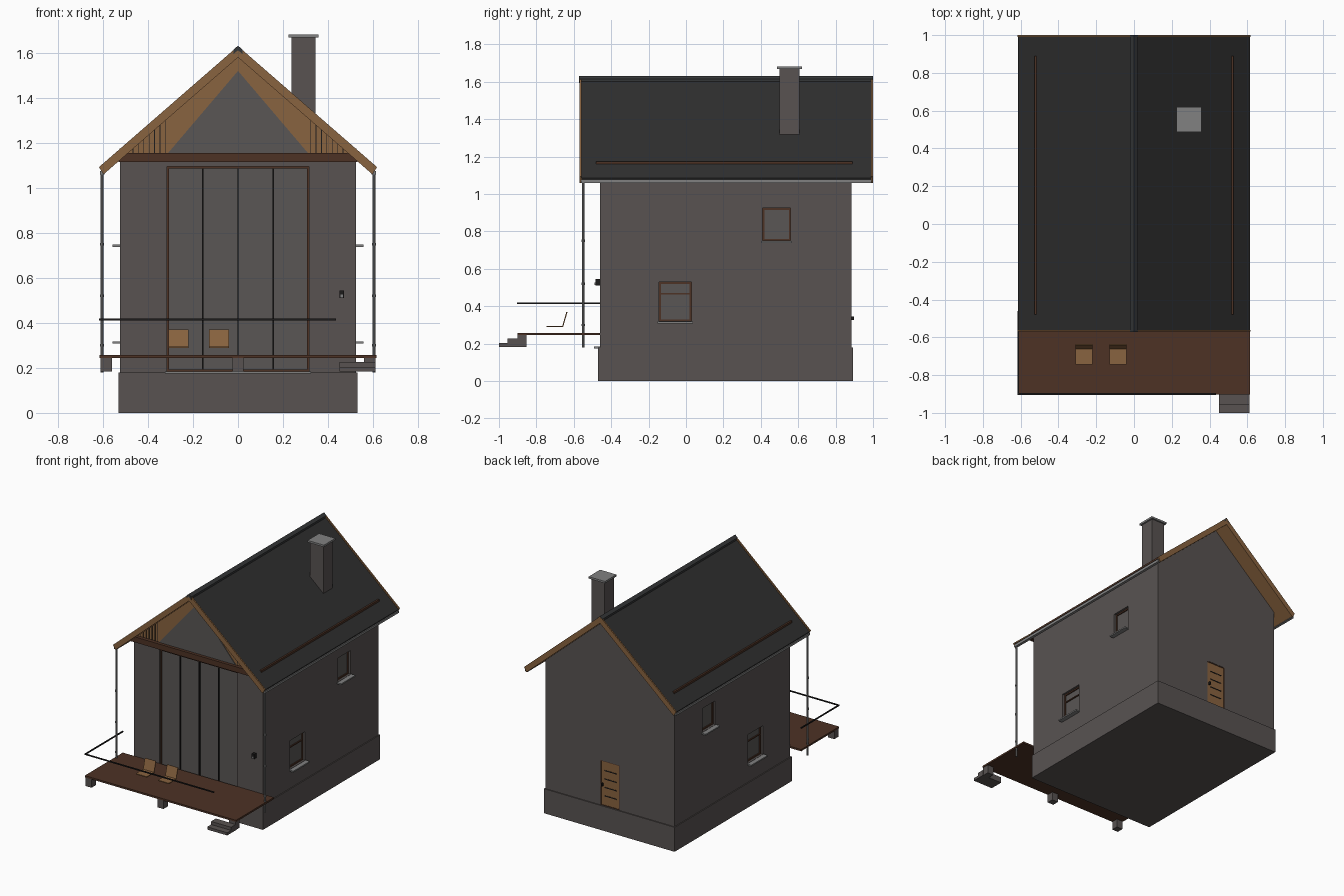
import bpy
import bmesh
from mathutils import Vector

default_cube = bpy.data.objects.get("Cube")
if default_cube:
    bpy.data.objects.remove(default_cube, do_unlink=True)


def material(name, red, green, blue):
    mat = bpy.data.materials.new(name)
    mat.use_nodes = True
    colour = (red, green, blue, 1)
    mat.diffuse_color = colour
    mat.node_tree.nodes["Principled BSDF"].inputs["Base Color"].default_value = colour
    return mat


wall_grey = material("wall grey", .098, .086, .083)
glass_grey = material("glass grey", .1, .093, .09)
roof_black = material("roof black", .028, .028, .028)
ridge_black = material("ridge black", .036, .038, .04)
wood = material("warm wood", .25, .125, .05)
dark_wood = material("dark wood", .075, .032, .018)
metal = material("light metal", .22, .22, .22)
black = material("black steel", .012, .011, .011)


def finish(name, bm, mat):
    bmesh.ops.recalc_face_normals(bm, faces=bm.faces)
    mesh = bpy.data.meshes.new(name)
    bm.to_mesh(mesh)
    bm.free()
    mesh.materials.append(mat)
    obj = bpy.data.objects.new(name, mesh)
    bpy.context.scene.collection.objects.link(obj)
    return obj


def prism(name, points, start, end, mat, axis="y"):
    """Extrude a closed profile: (x, z) along y, or (y, z) along x."""
    bm = bmesh.new()
    place = (lambda a, b: (a, start, b)) if axis == "y" else (lambda a, b: (start, a, b))
    face = bm.faces.new([bm.verts.new(place(a, b)) for a, b in points])
    moved = bmesh.ops.extrude_face_region(bm, geom=[face])["geom"]
    step = Vector((0, end - start, 0)) if axis == "y" else Vector((end - start, 0, 0))
    bmesh.ops.translate(bm, vec=step, verts=[v for v in moved if isinstance(v, bmesh.types.BMVert)])
    return finish(name, bm, mat)


def box(name, xs, ys, zs, mat):
    (x0, x1), (z0, z1) = sorted(xs), zs
    return prism(name, [(x0, z0), (x1, z0), (x1, z1), (x0, z1)], ys[0], ys[1], mat)


def frame(name, axis, across, zs, depth, width, mat):
    """Four bars around a rectangular opening."""
    (a0, a1), (z0, z1) = across, zs
    bars = [((a0, a0 + width), zs), ((a1 - width, a1), zs),
            ((a0, a1), (z0, z0 + width)), ((a0, a1), (z1 - width, z1))]
    for span, heights in bars:
        if axis == "y":
            box(name, span, depth, heights, mat)
        else:
            box(name, depth, span, heights, mat)


def tube(name, x, y, z0, z1, radius, mat):
    bm = bmesh.new()
    bmesh.ops.create_cone(bm, cap_ends=True, segments=10, radius1=radius, radius2=radius, depth=z1 - z0)
    bmesh.ops.translate(bm, vec=(x, y, (z0 + z1) / 2), verts=bm.verts)
    return finish(name, bm, mat)


SLOPE = .87


def chevron(name, apex, thick, half, cut, start, end, mat):
    """Gabled band with its lower ends cut square to the slope."""
    inner = half - cut
    points = [(0, apex), (half, apex - SLOPE * half), (inner, apex - thick - SLOPE * inner),
              (0, apex - thick), (-inner, apex - thick - SLOPE * inner), (-half, apex - SLOPE * half)]
    return prism(name, points, start, end, mat)


# Walls and plinth
HALF, FRONT, BACK = .525, -.46, .885
body = prism("house_walls", [(-HALF, .17), (HALF, .17), (HALF, 1.13), (0, 1.585), (-HALF, 1.13)],
             FRONT, BACK, wall_grey)
box("plinth", (-.532, .532), (-.47, .892), (0, .18), wall_grey)

# Openings cut into the walls
low_window = ((-.145, .03), (.32, .53))
high_window = ((.41, .56), (.75, .925))
glazing = (-.315, .315)
door = (-.078, .078)
cutters = [box("cutter", glazing, (-.6, FRONT + .025), (.18, 1.095), wall_grey),
           box("cutter", door, (BACK - .012, 1), (.18, .51), wall_grey)]
for side in (-1, 1):
    for ys, zs in (low_window, high_window):
        cutters.append(box("cutter", (side * (HALF - .03), side * .6), ys, zs, wall_grey))
bpy.context.view_layer.objects.active = body
for cutter in cutters:
    cut = body.modifiers.new("opening", "BOOLEAN")
    cut.object = cutter
    cut.solver = "EXACT"
    bpy.ops.object.modifier_apply(modifier=cut.name)
    bpy.data.objects.remove(cutter, do_unlink=True)

# Side windows
for side in (-1, 1):
    depth = sorted((side * (HALF - .031), side * (HALF - .016)))
    pane = (side * (HALF - .031), side * (HALF - .024))
    for ys, zs in (low_window, high_window):
        box("window_glass", pane, ys, zs, glass_grey)
        frame("window_frame", "x", ys, zs, depth, .01, dark_wood)
        box("window_sill", (side * (HALF - .03), side * .558), (ys[0] - .008, ys[1] + .008),
            (zs[0] - .012, zs[0] - .002), metal)
    box("window_transom", depth, low_window[0], (.463, .471), dark_wood)

# Front glazing
inset = (FRONT + .008, FRONT + .026)
box("front_glass", glazing, (FRONT + .018, FRONT + .026), (.18, 1.095), glass_grey)
frame("front_frame", "y", glazing, (.185, 1.095), inset, .008, dark_wood)
for x in (-.157, 0, .157):
    box("front_mullion", (x - .003, x + .003), inset, (.19, 1.09), black)
box("front_sill", (-.325, .325), (-.492, FRONT), (.174, .184), metal)

# Front gable cladding, glazed triangle and beam
prism("gable_cladding", [(-.53, 1.12), (.53, 1.12), (0, 1.585)], FRONT - .008, FRONT, wood)
prism("gable_glass", [(-.315, 1.15), (.315, 1.15), (0, 1.52)], FRONT - .013, FRONT - .005, glass_grey)
box("gable_beam", (-.53, .53), (-.495, FRONT), (1.115, 1.155), dark_wood)
for side in (-1, 1):
    for i in range(8):
        x = side * (.323 + .024 * i)
        box("cladding_groove", (x - .0015, x + .0015), (FRONT - .011, FRONT - .005),
            (1.15, 1.582 - SLOPE * abs(x)), black)

# Back door with slots and handle
box("back_door", door, (BACK - .013, BACK - .005), (.18, .51), wood)
frame("back_door_frame", "y", door, (.18, .51), (BACK - .012, BACK - .002), .005, dark_wood)
for i in range(4):
    z = .25 + .062 * i
    box("door_slot", (-.05, .045), (BACK - .006, BACK - .002), (z, z + .006), black)
box("door_handle", (.055, .065), (BACK - .006, BACK + .012), (.325, .345), black)

# Roof
EAVE = .615
chevron("roof_covering", 1.618, .025, EAVE - .003, .008, -.56, .99, roof_black)
chevron("roof_soffit", 1.594, .014, EAVE - .012, .006, -.56, .99, wood)
for y in (-.57, .99):
    chevron("bargeboard", 1.63, .05, EAVE + .003, .02, y, y + .01, wood)
chevron("ridge_cap", 1.632, .02, .02, 0, -.572, 1, ridge_black)
for side in (-1, 1):
    box("gutter", (side * .594, side * .614), (-.562, .992), (1.06, 1.076), metal)
    box("snow_guard", (side * .515, side * .527), (-.48, .89), (1.145, 1.174), dark_wood)
    tube("downpipe", side * .605, -.55, .18, 1.065, .007, metal)
    for z in (.3, .52, .75):
        tube("pipe_joint", side * .605, -.55, z - .006, z + .006, .0095, metal)

# Chimney
box("chimney", (.237, .345), (.5, .608), (1.3, 1.67), wall_grey)
box("chimney_cap", (.225, .358), (.487, .62), (1.668, 1.682), metal)

# Deck, footings and steps
box("deck", (-.615, .615), (-.902, FRONT), (.245, .258), dark_wood)
for x in (-.585, 0, .585):
    box("deck_footing", (x - .025, x + .025), (-.902, -.852), (.183, .246), wall_grey)
box("lower_step", (.45, .612), (-1, -.9), (.183, .203), wall_grey)
box("upper_step", (.45, .612), (-.955, -.9), (.203, .226), wall_grey)

# Railing
box("front_rail", (-.617, .435), (-.904, -.896), (.411, .419), black)
box("side_rail", (-.617, -.609), (-.904, FRONT), (.411, .419), black)

# Deck chairs
for x in (-.265, -.085):
    seat = [(-.745, .288), (-.657, .288), (-.634, .368), (-.64, .37), (-.661, .295), (-.745, .295)]
    prism("deck_chair", seat, x - .044, x + .044, wood, axis="x")

# Wall lamp
box("wall_lamp", (.451, .471), (-.485, FRONT), (.51, .545), black)
box("lamp_lens", (.455, .467), (-.489, -.484), (.513, .526), metal)
